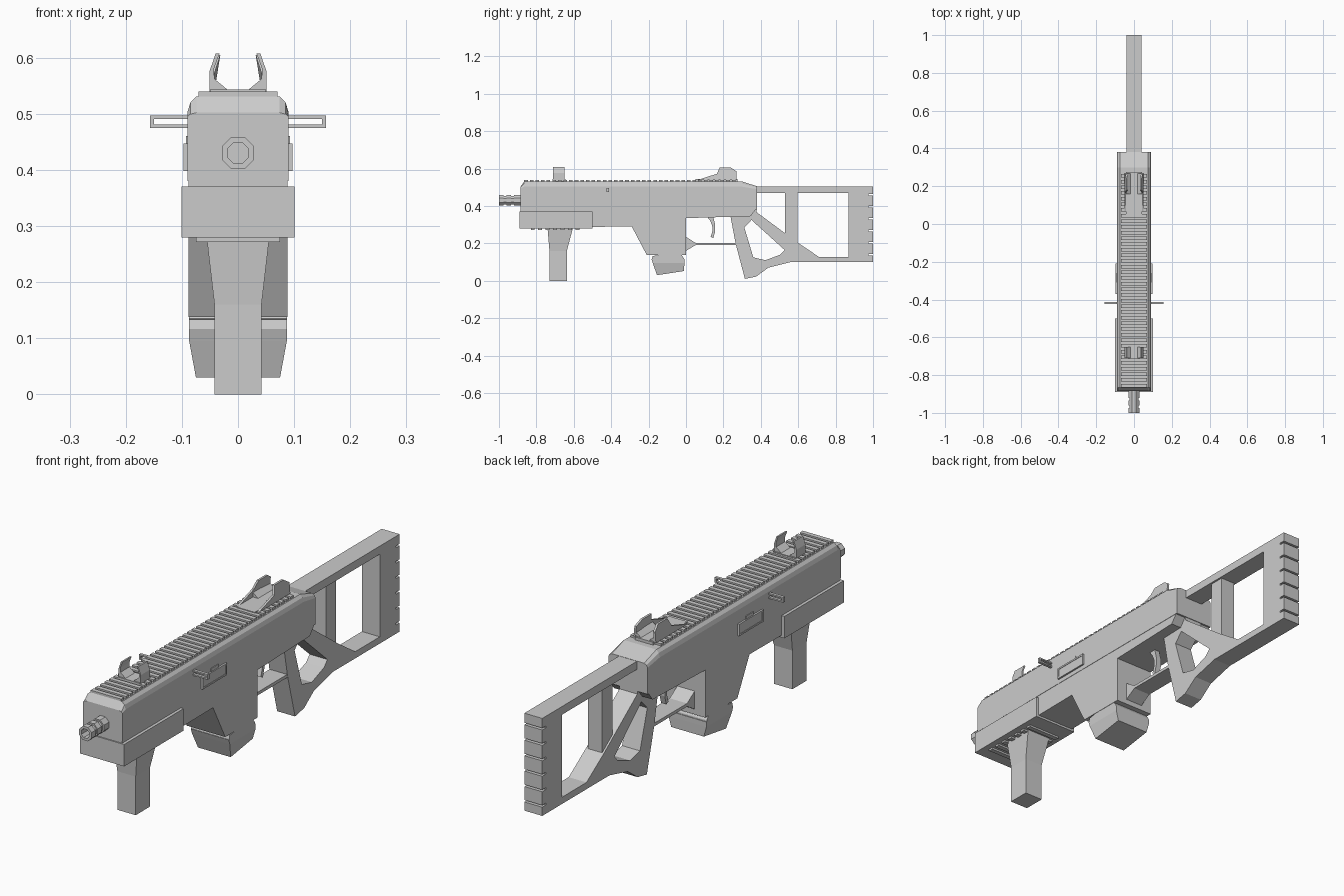
import bpy, bmesh, math

R = math.radians


def profile(name, loops, half, x=0.0, axis='X', y=0.0):
    """Flat outline (with holes) extruded sideways (axis X) or lengthways (axis Y)."""
    cu = bpy.data.curves.new(name, 'CURVE')
    cu.dimensions = '2D'
    cu.fill_mode = 'BOTH'
    cu.extrude = half
    for pts in loops:
        sp = cu.splines.new('POLY')
        sp.points.add(len(pts) - 1)
        for p, (a, b) in zip(sp.points, pts):
            p.co = (a, b, 0, 1)
        sp.use_cyclic_u = True
        sp.use_smooth = False
    ob = bpy.data.objects.new(name, cu)
    bpy.context.collection.objects.link(ob)
    ob.rotation_euler = (R(90), 0, R(90)) if axis == 'X' else (R(90), 0, 0)
    ob.location = (x, y, 0)
    bpy.ops.object.select_all(action='DESELECT')
    ob.select_set(True)
    bpy.context.view_layer.objects.active = ob
    bpy.ops.object.convert(target='MESH')
    return bpy.context.object


def loft(name, rings):
    """Skin a list of equal-length rings and cap both ends."""
    bm = bmesh.new()
    vs = [[bm.verts.new(p) for p in r] for r in rings]
    n = len(vs[0])
    for a, b in zip(vs, vs[1:]):
        for i in range(n):
            bm.faces.new((a[i], a[(i + 1) % n], b[(i + 1) % n], b[i]))
    bm.faces.new(vs[0])
    bm.faces.new(vs[-1])
    bmesh.ops.recalc_face_normals(bm, faces=bm.faces)
    me = bpy.data.meshes.new(name)
    bm.to_mesh(me)
    bm.free()
    ob = bpy.data.objects.new(name, me)
    bpy.context.collection.objects.link(ob)
    return ob


def rect(hx, y0, y1, z0, z1=None):
    """Ring of four corners; z0 at y0 and z1 at y1."""
    z1 = z0 if z1 is None else z1
    return [(-hx, y0, z0), (hx, y0, z0), (hx, y1, z1), (-hx, y1, z1)]


def box(name, x0, x1, y0, y1, z0, z1):
    return loft(name, [[(x0, y0, z), (x1, y0, z), (x1, y1, z), (x0, y1, z)] for z in (z0, z1)])


def circle(r, n=8):
    return [(r * math.cos(2 * math.pi * (i + .5) / n),
             0.43 + r * math.sin(2 * math.pi * (i + .5) / n)) for i in range(n)]


# Upper receiver: chamfered section, sloped down at both ends
def section(y, shoulder, top):
    h = top - shoulder
    half = [(0.09, 0.38), (0.09, shoulder), (0.085, shoulder + h * .6), (0.074, top)]
    return [(x, y, z) for x, z in half] + [(-x, y, z) for x, z in reversed(half)]


loft("upper_receiver", [section(-0.885, 0.495, 0.502), section(-0.865, 0.503, 0.531),
                        section(0.30, 0.503, 0.531), section(0.38, 0.49, 0.505)])

# Lower receiver with magazine well
profile("lower_receiver", [[(-0.885, 0.285), (-0.29, 0.29), (-0.21, 0.138), (0, 0.138),
                            (0, 0.335), (0.345, 0.345), (0.38, 0.39), (-0.38, 0.38),
                            (-0.885, 0.38)]], 0.0885)

# Handguard and underside rail
box("handguard", -0.101, 0.101, -0.89, -0.50, 0.279, 0.37)
for i in range(7):
    y = -0.83 + i * 0.04
    box("under_rail_rib", -0.075, 0.075, y, y + 0.02, 0.271, 0.28)

# Fore grip
loft("fore_grip", [rect(0.042, -0.73, -0.637, 0), rect(0.042, -0.73, -0.637, 0.16),
                   rect(0.056, -0.74, -0.605, 0.28)])

# Octagonal barrel: inner tube with raised collars
tube = [("barrel", 0.025, -0.99, -0.88)] + [
    ("barrel_collar", 0.031, a, b) for a, b in
    ((-1.0, -0.975), (-0.96, -0.935), (-0.92, -0.88))]
for name, r, a, b in tube:
    profile(name, [circle(r), circle(0.02)], (b - a) / 2, axis='Y', y=(a + b) / 2)
profile("bore_back", [circle(0.022)], 0.005, axis='Y', y=-0.90)

# Top rail teeth
for i in range(38):
    y = -0.865 + i * 0.03
    box("rail_tooth", -0.07, 0.07, y, y + 0.019, 0.53, 0.54)

# Front sight: base and two bent ears
box("front_sight_base", -0.05, 0.05, -0.715, -0.645, 0.53, 0.543)
box("rear_sight_base", -0.042, 0.042, 0.05, 0.275, 0.53, 0.543)
ear = [(0.015, 0.54), (0.051, 0.54), (0.051, 0.575), (0.04, 0.607),
       (0.033, 0.607), (0.043, 0.58), (0.042, 0.562)]
for s in (1, -1):
    profile("front_sight_ear", [[(s * x, z) for x, z in ear]], 0.03, axis='Y', y=-0.68)
    # Rear sight ear: same bend, sloped side outline
    side = [(0.065, 0.54), (0.165, 0.572), (0.18, 0.605), (0.24, 0.605), (0.27, 0.585), (0.27, 0.54)]

    def lean(z, o):
        return s * (o - max(0, z - 0.575) * 0.35)
    loft("rear_sight_ear", [[(lean(z, o), y, z) for y, z in side] for o in (0.042, 0.051)])
    gusset = [(0.015, 0.54), (0.043, 0.54), (0.043, 0.562)]
    profile("rear_sight_gusset", [[(s * x, z) for x, z in gusset]], 0.055, axis='Y', y=0.213)

    # Charging handle loop
    loop = [(0.085, 0.475), (0.157, 0.475), (0.157, 0.497), (0.085, 0.497)]
    hole = [(0.088, 0.481), (0.15, 0.481), (0.15, 0.491), (0.088, 0.491)]
    profile("charging_handle", [[(s * x, z) for x, z in p] for p in (loop, hole)],
            0.006, axis='Y', y=-0.418)

    # Ejection port frame and cover
    frame = [(-0.37, 0.398), (-0.21, 0.398), (-0.21, 0.447), (-0.37, 0.447)]
    inner = [(-0.362, 0.405), (-0.218, 0.405), (-0.218, 0.44), (-0.362, 0.44)]
    profile("port_frame", [frame, inner], 0.005, x=s * 0.0925)
    profile("port_cover", [inner], 0.004, x=s * 0.0915)
    profile("port_latch", [[(-0.31, 0.447), (-0.26, 0.447), (-0.26, 0.46), (-0.31, 0.46)]],
            0.003, x=s * 0.09)

# Magazine: narrow neck above a tapered bottom
profile("magazine_neck", [[(-0.183, 0.115), (-0.01, 0.10), (-0.012, 0.122), (-0.04, 0.16),
                           (-0.135, 0.16), (-0.15, 0.135), (-0.178, 0.133)]], 0.087)
loft("magazine_base", [rect(0.075, -0.155, -0.01, 0.03, 0.052),
                       rect(0.087, -0.178, -0.009, 0.095, 0.095),
                       rect(0.087, -0.185, -0.009, 0.116, 0.116)])

# Trigger and guard
profile("trigger", [[(0.11, 0.345), (0.145, 0.345), (0.156, 0.30), (0.156, 0.265), (0.146, 0.228),
                     (0.132, 0.235), (0.142, 0.268), (0.14, 0.295), (0.13, 0.32)]], 0.012)
profile("trigger_guard", [[(-0.01, 0.235), (0, 0.235), (0.05, 0.203), (0.28, 0.203),
                           (0.28, 0.19), (0.05, 0.19), (0, 0.16), (-0.01, 0.16)]], 0.04)

# Skeleton stock and grip with butt grooves
butt = []
for i in range(6):
    z = 0.46 - i * 0.064
    butt += [(1, z + 0.004), (0.977, z + 0.004), (0.977, z - 0.004), (1, z - 0.004)]
outline = [(0.34, 0.504), (1, 0.504)] + butt + [
    (1, 0.10), (0.56, 0.10), (0.44, 0.07), (0.375, 0.022), (0.315, 0.01),
    (0.265, 0.20), (0.235, 0.36), (0.34, 0.36)]
opening = [(0.377, 0.47), (0.87, 0.47), (0.87, 0.128), (0.71, 0.128), (0.596, 0.205), (0.377, 0.367)]
grip_hole = [(0.35, 0.325), (0.527, 0.165), (0.505, 0.14), (0.425, 0.11), (0.36, 0.125), (0.312, 0.285)]
profile("stock_and_grip", [outline, opening, grip_hole], 0.041)
box("stock_upright", -0.033, 0.033, 0.53, 0.596, 0.20, 0.48)
